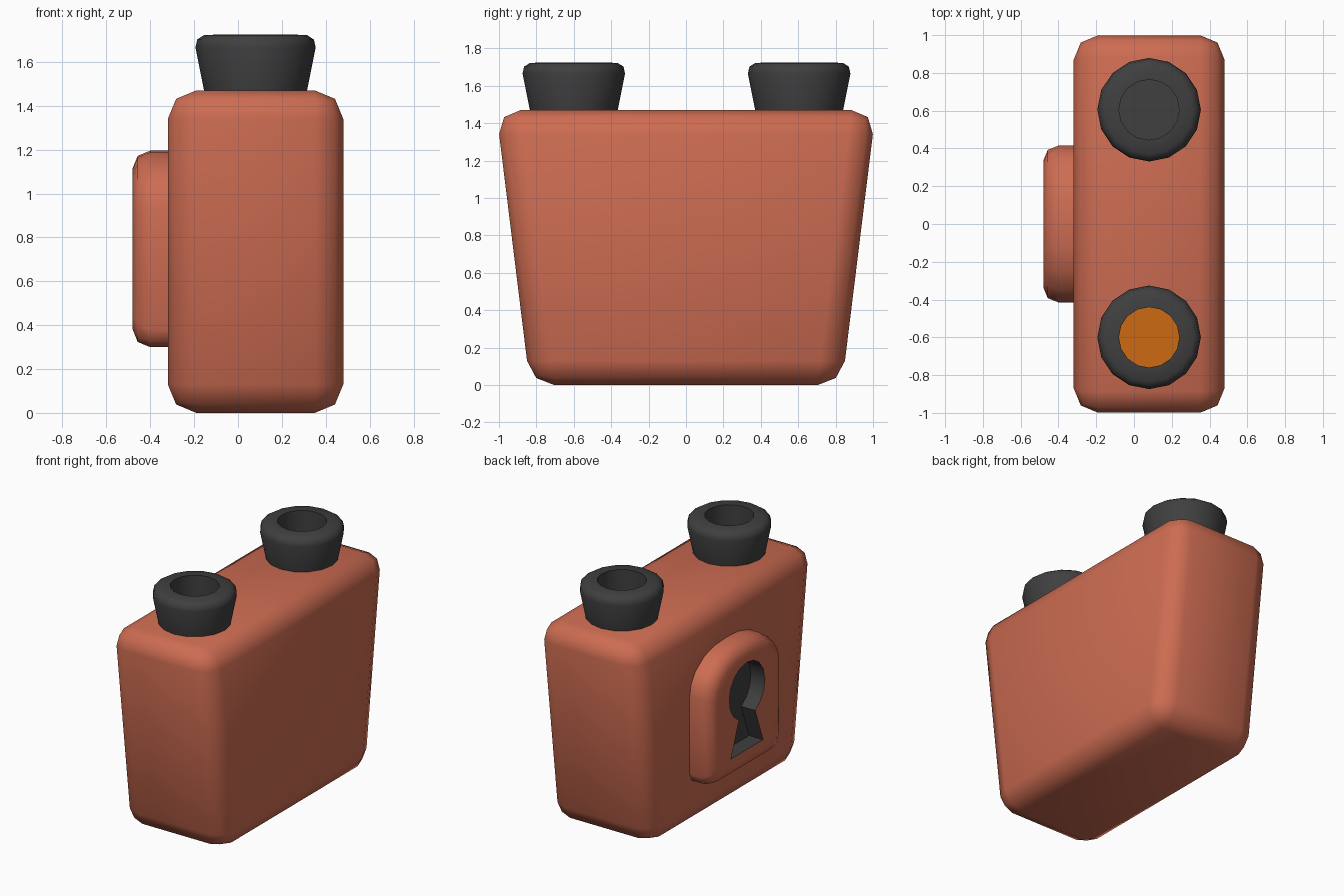
import bpy, bmesh, math

if "Cube" in bpy.data.objects:
    bpy.data.objects.remove(bpy.data.objects["Cube"])


def material(name, rgb):
    m = bpy.data.materials.new(name)
    m.diffuse_color = (*rgb, 1)
    m.use_nodes = True
    m.node_tree.nodes["Principled BSDF"].inputs["Base Color"].default_value = m.diffuse_color
    return m


CLAY = material("clay_red", (0.61, 0.150, 0.084))
DARK = material("charcoal", (0.050, 0.050, 0.050))
ORANGE = material("orange", (0.61, 0.144, 0.006))


def finish(bm, name, mats, angle=60):
    bmesh.ops.recalc_face_normals(bm, faces=bm.faces)
    me = bpy.data.meshes.new(name)
    bm.to_mesh(me)
    bm.free()
    for m in mats:
        me.materials.append(m)
    ob = bpy.data.objects.new(name, me)
    bpy.context.collection.objects.link(ob)
    bpy.ops.object.select_all(action='DESELECT')
    ob.select_set(True)
    bpy.context.view_layer.objects.active = ob
    bpy.ops.object.shade_smooth_by_angle(angle=math.radians(angle))
    return ob


def ring(bm, pts):
    return [bm.verts.new(p) for p in pts]


def skin(bm, a, b, mat=0):
    n = len(a)
    for i in range(n):
        f = bm.faces.new((a[i], a[(i + 1) % n], b[(i + 1) % n], b[i]))
        f.material_index = mat


# Body: box that widens upwards, all edges rounded
bm = bmesh.new()
bmesh.ops.create_cube(bm, size=1)
for v in bm.verts:
    top = v.co.z > 0
    v.co.x = 0.08 + 0.8 * v.co.x
    v.co.y *= 2.03 if top else 1.668
    v.co.z = 1.47 if top else 0
bmesh.ops.bevel(bm, geom=bm.edges[:], offset=0.13, segments=2, profile=0.5,
                affect='EDGES')
finish(bm, "body", [CLAY])

# Collars: flared rings with a blind hole, the front one with an orange floor
PROFILE = [(0.23, 1.44), (0.235, 1.47), (0.274, 1.665), (0.266, 1.702),
           (0.235, 1.722), (0.16, 1.725), (0.16, 1.49)]
for side, y in (("front", -0.6), ("back", 0.605)):
    bm = bmesh.new()
    rings = [ring(bm, [(0.08 + r * math.cos(k * math.tau / 16),
                        y + r * math.sin(k * math.tau / 16), z)
                       for k in range(16)]) for r, z in PROFILE]
    for a, b in zip(rings, rings[1:]):
        skin(bm, a, b)
    bm.faces.new(rings[0])
    floor = bm.faces.new(rings[-1])
    floor.material_index = 1 if side == "front" else 0
    finish(bm, side + "_collar", [DARK, ORANGE])

# Lock plate: arched outline, rounded rim, keyhole recess
half = [(0.0, 1.195), (0.13, 1.187), (0.25, 1.155), (0.35, 1.085),
        (0.40, 1.01), (0.415, 0.93), (0.415, 0.38), (0.39, 0.325), (0.335, 0.30)]
outline = half + [(-y, z) for y, z in reversed(half[1:])]


def plate_ring(bm, x, inset):
    sy, sz = 1 - inset / 0.415, 1 - inset / 0.4475
    return ring(bm, [(x, y * sy, 0.7475 + (z - 0.7475) * sz) for y, z in outline])


bm = bmesh.new()
rings = [plate_ring(bm, x, i) for x, i in
         ((-0.30, 0), (-0.40, 0), (-0.457, 0.023), (-0.48, 0.08))]
for a, b in zip(rings, rings[1:]):
    skin(bm, a, b)
bm.faces.new(rings[0])

# Keyhole: round head over a flared slot
start = math.radians(-63)
sweep = math.radians(306)
key = [(0.2 * math.cos(start + sweep * k / 14), 0.86 + 0.2 * math.sin(start + sweep * k / 14))
       for k in range(15)] + [(-0.18, 0.44), (0.18, 0.44)]
mouth = ring(bm, [(-0.48, y, z) for y, z in key])
base = ring(bm, [(-0.37, y, z) for y, z in key])
skin(bm, mouth, base, 1)
bm.faces.new(base).material_index = 1
edges = []
for loop in (rings[-1], mouth):
    edges += [bm.edges.get((loop[i - 1], loop[i])) for i in range(len(loop))]
bmesh.ops.triangle_fill(bm, edges=edges, use_beauty=True, normal=(-1, 0, 0))
finish(bm, "lock_plate", [CLAY, DARK])
